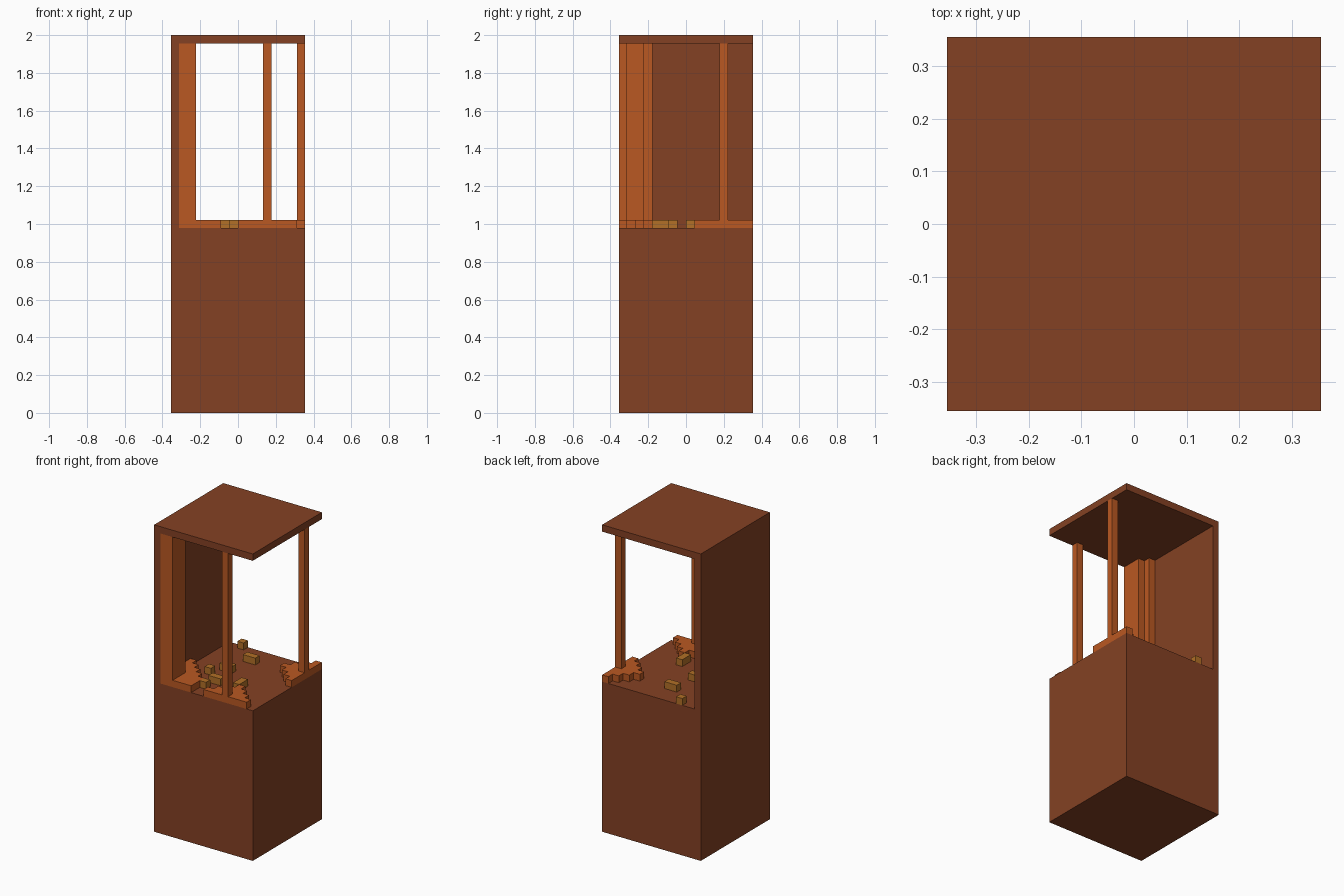
import bpy, bmesh

cube = bpy.data.objects.get("Cube")
if cube:
    bpy.data.objects.remove(cube, do_unlink=True)

# Everything sits on a grid of small cubes: 16 wide, 16 deep, 45 high
N, HEIGHT = 16, 45
U = 2 / HEIGHT
FLOOR, CEILING = 22, 44
SPREAD = 3


def material(name, color):
    m = bpy.data.materials.new(name)
    m.use_nodes = True
    rgba = (*color, 1)
    m.diffuse_color = rgba
    m.node_tree.nodes["Principled BSDF"].inputs["Base Color"].default_value = rgba
    return m


brown = material("brown", (0.231, 0.053, 0.017))
orange = material("orange", (0.491, 0.098, 0.016))
ochre = material("ochre", (0.445, 0.162, 0.020))


def finish(bm, name, mat):
    bmesh.ops.recalc_face_normals(bm, faces=bm.faces[:])
    mesh = bpy.data.meshes.new(name)
    bm.to_mesh(mesh)
    bm.free()
    mesh.materials.append(mat)
    obj = bpy.data.objects.new(name, mesh)
    bpy.context.collection.objects.link(obj)
    return obj


def extrude(bm, offset):
    new = bmesh.ops.extrude_face_region(bm, geom=bm.faces[:], use_keep_orig=True)["geom"]
    verts = [v for v in new if isinstance(v, bmesh.types.BMVert)]
    bmesh.ops.translate(bm, verts=verts, vec=offset)


def point(i, j, k):
    return ((i - N / 2) * U, (j - N / 2) * U, k * U)


def prism(name, cells, z0, z1, mat):
    """Extrude a plan made of grid cells from level z0 to z1."""
    bm = bmesh.new()
    for i, j in cells:
        corners = [(i, j), (i + 1, j), (i + 1, j + 1), (i, j + 1)]
        bm.faces.new([bm.verts.new(point(x, y, z0)) for x, y in corners])
    bmesh.ops.remove_doubles(bm, verts=bm.verts[:], dist=U / 10)
    bmesh.ops.dissolve_limit(bm, angle_limit=0.01, verts=bm.verts[:], edges=bm.edges[:])
    extrude(bm, (0, 0, (z1 - z0) * U))
    return finish(bm, name, mat)


def around(seeds):
    """Cells within a few steps of the seeds, clear of the side wall."""
    return [(i, j) for i in range(1, N) for j in range(N)
            if min(abs(i - a) + abs(j - b) for a, b in seeds) <= SPREAD]


# Cabinet: base, side wall and roof as one profile, extruded front to back
profile = [(0, 0), (N, 0), (N, FLOOR), (1, FLOOR), (1, CEILING),
           (N, CEILING), (N, HEIGHT), (0, HEIGHT)]
bm = bmesh.new()
bm.faces.new([bm.verts.new(point(x, 0, z)) for x, z in profile])
extrude(bm, (0, N * U, 0))
finish(bm, "cabinet", brown)

# Uprights, each rising from a stepped mound
uprights = {
    "corner_column": [(1, j) for j in range(4)] + [(2, j) for j in range(3)],
    "front_post": [(11, 0)],
    "side_post": [(15, 12)],
}
for name, cells in uprights.items():
    prism(name, cells, FLOOR + 1, CEILING, orange)
    prism(name + "_mound", around(cells), FLOOR, FLOOR + 1, orange)

# Loose pieces scattered on the floor
pieces = [
    [(3, 15)],
    [(6, 12), (7, 12)],
    [(5, 8), (6, 8)],
    [(4, 6)],
    [(10, 4), (10, 5)],
    [(6, 4), (7, 4)],
    [(6, 2)],
]
for n, cells in enumerate(pieces, 1):
    prism(f"floor_piece_{n}", cells, FLOOR, FLOOR + 1, ochre)
